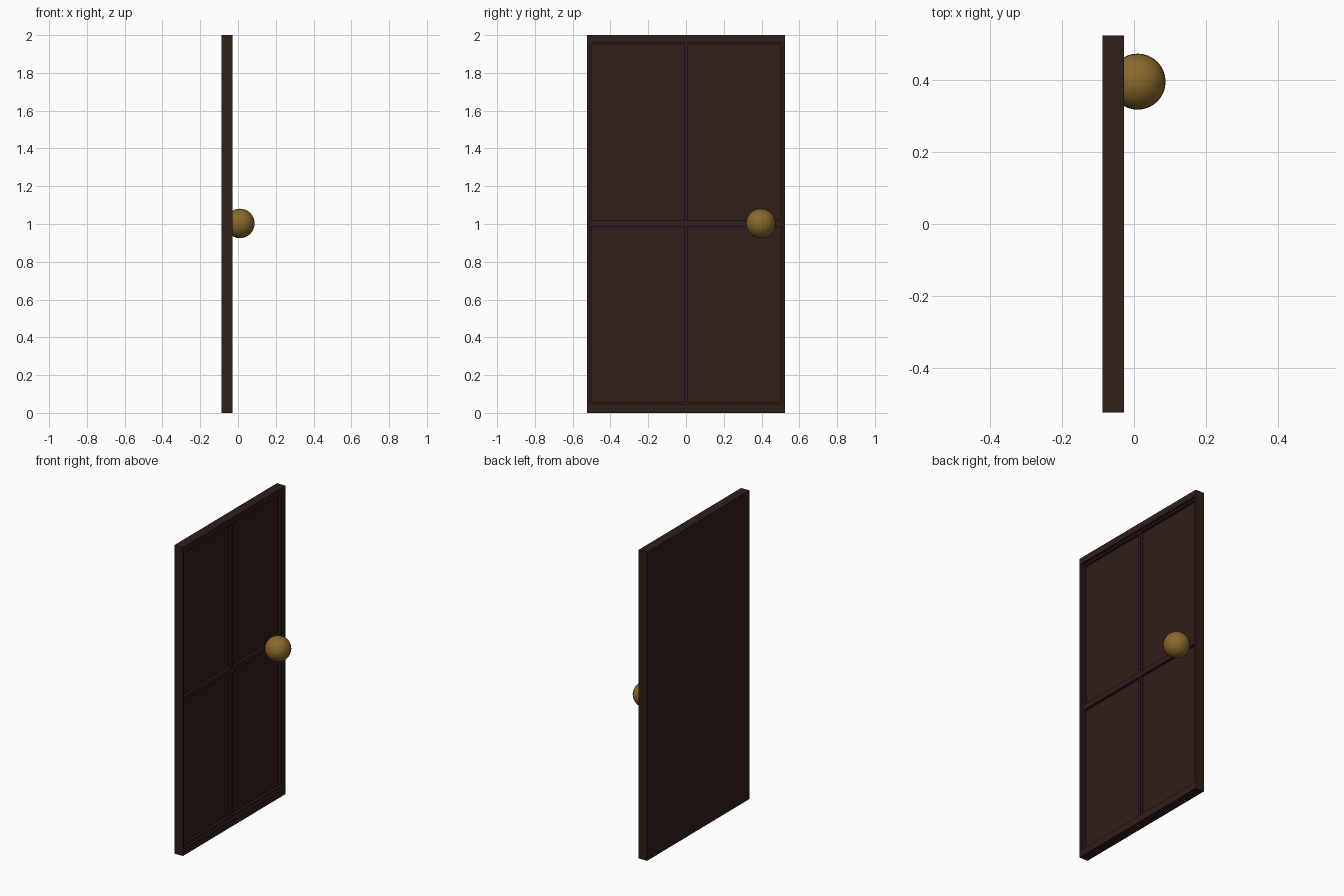
import bpy

if "Cube" in bpy.data.objects:
    bpy.data.objects.remove(bpy.data.objects["Cube"])

FRONT, BACK = -0.028, -0.088     # x of the two door faces
LEDGE, PANEL = -0.043, -0.06     # x of the two recess levels


def material(name, rgb):
    m = bpy.data.materials.new(name)
    m.diffuse_color = (*rgb, 1)
    m.use_nodes = True
    m.node_tree.nodes["Principled BSDF"].inputs["Base Color"].default_value = m.diffuse_color
    return m


def box(name, x, y, z):
    bpy.ops.mesh.primitive_cube_add(
        size=1, location=[(a + b) / 2 for a, b in (x, y, z)])
    ob = bpy.context.object
    ob.name = name
    ob.scale = [b - a for a, b in (x, y, z)]
    bpy.ops.object.transform_apply(location=False, rotation=False, scale=True)
    return ob


def carve(target, x, y, z):
    cutter = box("cutter", (x, 0.05), y, z)
    cutter.hide_render = True
    mod = target.modifiers.new("recess", 'BOOLEAN')
    mod.operation = 'DIFFERENCE'
    mod.solver = 'EXACT'
    mod.object = cutter
    bpy.context.view_layer.objects.active = target
    bpy.ops.object.modifier_apply(modifier=mod.name)
    bpy.data.objects.remove(cutter, do_unlink=True)


# Door slab with a stepped frame and four sunken panels
door = box("door", (BACK, FRONT), (-0.525, 0.525), (0, 2))
carve(door, LEDGE, (-0.511, 0.511), (0.045, 1.96))
for y in ((-0.5, -0.009), (0.009, 0.5)):
    for z in ((0.058, 0.985), (1.018, 1.948)):
        carve(door, PANEL, y, z)
door.data.materials.clear()
door.data.materials.append(material("dark_wood", (0.03, 0.013, 0.01)))

# Round knob
bpy.ops.mesh.primitive_uv_sphere_add(
    segments=32, ring_count=16, radius=0.078, location=(0.01, 0.396, 1.003))
knob = bpy.context.object
knob.name = "knob"
bpy.ops.object.shade_smooth()
knob.data.materials.append(material("brass", (0.25, 0.14, 0.025)))
